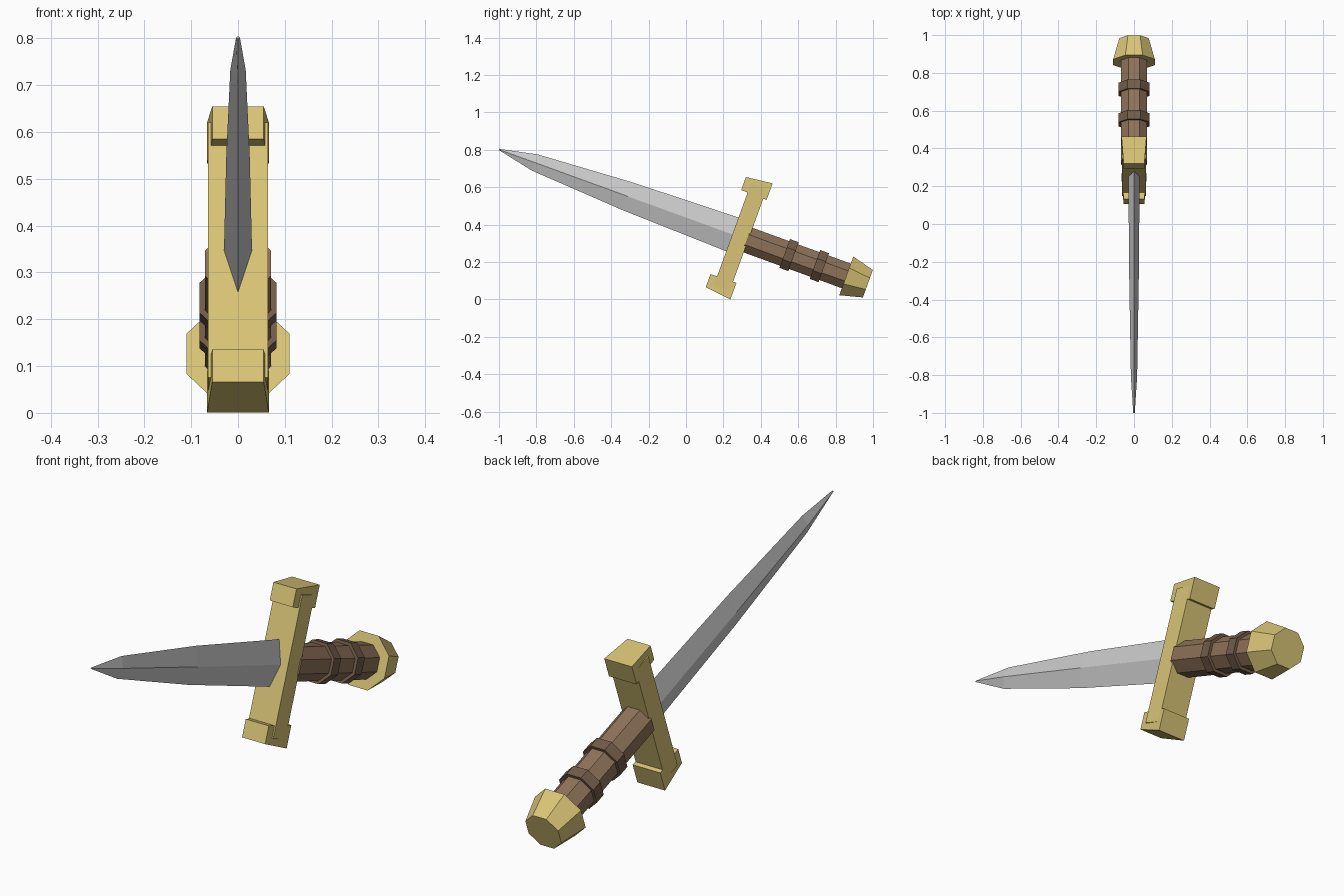
import bpy, bmesh
from math import radians, pi, cos, sin
from mathutils import Matrix

if "Cube" in bpy.data.objects:
    bpy.data.objects.remove(bpy.data.objects["Cube"])

# Everything is modelled along local y (tip at 0, pommel at 2.1), then tilted 20 degrees
TILT = Matrix.Translation((0, -1, 0.802)) @ Matrix.Rotation(radians(-20), 4, 'X')


def material(name, rgb):
    m = bpy.data.materials.new(name)
    m.diffuse_color = (*rgb, 1)
    m.use_nodes = True
    m.node_tree.nodes["Principled BSDF"].inputs["Base Color"].default_value = m.diffuse_color
    return m


gold = material("gold", (0.69, 0.55, 0.18))
leather = material("leather", (0.27, 0.17, 0.10))
binding = material("binding", (0.17, 0.105, 0.065))


def loft(name, sections, mat=None):
    """Join a row of (y, outline) sections into a capped flat-faced solid."""
    bm = bmesh.new()
    rings = [[bm.verts.new((x, y, z)) for x, z in outline] for y, outline in sections]
    n = len(rings[0])
    for a, b in zip(rings, rings[1:]):
        for i in range(n):
            j = (i + 1) % n
            bm.faces.new((a[i], a[j], b[j], b[i]))
    bm.faces.new(rings[0])
    bm.faces.new(rings[-1])
    bmesh.ops.recalc_face_normals(bm, faces=bm.faces)
    me = bpy.data.meshes.new(name)
    bm.to_mesh(me)
    bm.free()
    ob = bpy.data.objects.new(name, me)
    bpy.context.collection.objects.link(ob)
    ob.matrix_world = TILT
    if mat:
        me.materials.append(mat)
    return ob


def diamond(w, h):
    return [(w, 0), (0, h), (-w, 0), (0, -h)]


def rect(w, z0, z1):
    return [(-w, z0), (w, z0), (w, z1), (-w, z1)]


def octagon(apothem):
    r = apothem / cos(pi / 8)
    return [(r * cos(pi / 8 + k * pi / 4), r * sin(pi / 8 + k * pi / 4)) for k in range(8)]


# Blade with diamond section
loft("blade", [(0, diamond(0.004, 0.003)), (0.204, diamond(0.0165, 0.046)),
               (0.735, diamond(0.025, 0.079)), (1.335, diamond(0.03, 0.096))])

# Cross guard with flared end blocks
loft("guard_bar", [(1.328, rect(0.064, -0.29, 0.29)), (1.418, rect(0.064, -0.29, 0.29))], gold)
for side, label in ((1, "upper"), (-1, "lower")):
    loft(f"guard_end_{label}", [(1.291, rect(0.055, side * 0.239, side * 0.313)),
                                (1.437, rect(0.066, side * 0.236, side * 0.33))], gold)

# Octagonal grip with two raised bands
loft("grip", [(1.41, octagon(0.07)), (1.99, octagon(0.07))], leather)
for k, y in enumerate((1.626, 1.798)):
    loft(f"grip_band_{k + 1}", [(y, octagon(0.082)), (y + 0.05, octagon(0.082))], binding)

# Tapered pommel
loft("pommel", [(1.976, octagon(0.11)), (2.099, octagon(0.078))], gold)
